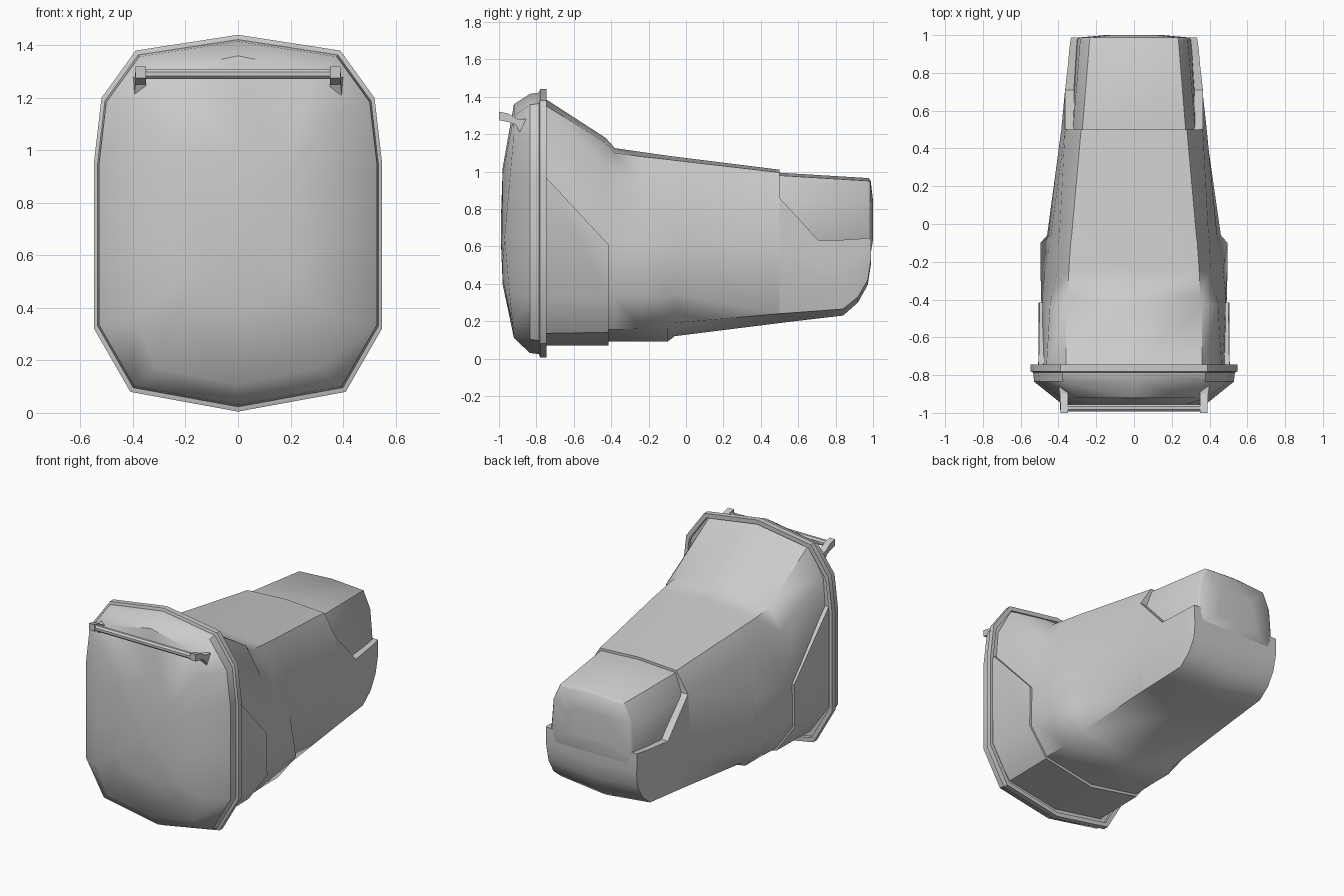
import bpy
import bmesh
import math

default_cube = bpy.data.objects.get("Cube")
if default_cube:
    bpy.data.objects.remove(default_cube, do_unlink=True)

grey = bpy.data.materials.new("plain grey")
grey.use_nodes = True
grey.diffuse_color = (0.6, 0.6, 0.6, 1)
grey.node_tree.nodes["Principled BSDF"].inputs["Base Color"].default_value = (0.6, 0.6, 0.6, 1)


def finish(name, bm, angle):
    """Turn a bmesh into a named, shaded object."""
    bmesh.ops.recalc_face_normals(bm, faces=bm.faces)
    mesh = bpy.data.meshes.new(name)
    bm.to_mesh(mesh)
    bm.free()
    mesh.materials.append(grey)
    obj = bpy.data.objects.new(name, mesh)
    bpy.context.collection.objects.link(obj)
    bpy.ops.object.select_all(action='DESELECT')
    obj.select_set(True)
    bpy.context.view_layer.objects.active = obj
    bpy.ops.object.shade_smooth_by_angle(angle=math.radians(angle))
    return obj


def at(y, points):
    """Place a half section of (x, z) points at depth y."""
    return [(x, y, z) for x, z in points]


def shrink(points, factor, middle):
    """Scale a half section towards the centre line at height middle."""
    return [(x * factor, middle + (z - middle) * factor) for x, z in points]


def mirrored(half):
    return half + [(-x, y, z) for x, y, z in reversed(half) if x > 0]


def skin(bm, rings):
    """Bridge closed rings of equal length and cap both ends."""
    loops = [[bm.verts.new(p) for p in ring] for ring in rings]
    count = len(loops[0])
    for a, b in zip(loops, loops[1:]):
        for i in range(count):
            j = (i + 1) % count
            bm.faces.new((a[i], a[j], b[j], b[i]))
    bm.faces.new(loops[0])
    bm.faces.new(loops[-1])


def loft(name, halves, angle=42):
    bm = bmesh.new()
    skin(bm, [mirrored(h) for h in halves])
    return finish(name, bm, angle)


# Tapering main body, from the flange to the rear step
loft("main_body", [
    at(-.77, [(0, 1.4), (.36, 1.365), (.465, 1.17), (.485, .9), (.485, .33), (.365, .15), (0, .09)]),
    at(-.43, [(0, 1.18), (.36, 1.155), (.445, 1.02), (.485, .65), (.49, .33), (.365, .155), (0, .09)]),
    at(-.38, [(0, 1.125), (.35, 1.1), (.435, .95), (.485, .63), (.492, .33), (.365, .155), (0, .09)]),
    at(-.24, [(0, 1.105), (.345, 1.08), (.405, .94), (.472, .62), (.495, .33), (.365, .16), (0, .09)]),
    at(-.1, [(0, 1.085), (.335, 1.065), (.4, .93), (.445, .62), (.495, .33), (.365, .16), (0, .09)]),
    at(-.06, [(0, 1.08), (.33, 1.06), (.395, .92), (.44, .62), (.46, .35), (.36, .19), (0, .12)]),
    at(.5, [(0, 1.01), (.28, .995), (.365, .86), (.385, .6), (.38, .42), (.34, .24), (0, .19)]),
])

# Lower rear shell: sloping notch edge, underside curling up into the back
loft("rear_lower_shell", [
    at(.5, [(.365, .86), (.385, .6), (.38, .42), (.34, .24), (0, .19)]),
    at(.71, [(.365, .63), (.362, .5), (.36, .42), (.33, .255), (0, .215)]),
    at(.84, [(.35, .635), (.35, .52), (.348, .42), (.325, .265), (0, .23)]),
    at(.92, [(.343, .64), (.343, .55), (.34, .45), (.325, .33), (0, .3)]),
    at(.972, [(.336, .645), (.336, .58), (.335, .5), (.325, .42), (0, .395)]),
    at(.988, [(.333, .645), (.333, .6), (.333, .56), (.33, .52), (0, .5)]),
])

# Recessed upper rear cap
cap_end = [(0, .965), (.235, .95), (.285, .84), (.305, .6), (.28, .55), (0, .55)]
loft("rear_upper_cap", [
    at(.48, [(0, .995), (.275, .98), (.325, .84), (.335, .6), (.3, .5), (0, .4)]),
    at(.975, cap_end),
    at(.987, shrink(cap_end, .96, .7)),
    at(1, shrink(cap_end, .5, .72)),
])

# Raised band around the lower front of the body
loft("lower_cheek_band", [
    at(-.77, [(.505, .99), (.507, .33), (.37, .135), (0, .07)]),
    at(-.745, [(.505, .965), (.507, .33), (.37, .135), (0, .07)]),
    at(-.415, [(.5, .61), (.505, .33), (.37, .14), (0, .07)]),
])

# Flange ring with a shallow recess at its back
outline = [(0, 1.44), (.39, 1.38), (.52, 1.2), (.548, .96), (.548, .65),
           (.548, .32), (.41, .08), (0, .005)]
middle = .72
loft("flange", [
    at(-.785, shrink(outline, .98, middle)),
    at(-.78, outline),
    at(-.745, outline),
    at(-.745, shrink(outline, .96, middle)),
    at(-.77, shrink(outline, .96, middle)),
], 30)

# Bulging front lid, fullest at mid height on its sides
shoulder = [(0, -.92, 1.36), (.3, -.92, 1.3), (.38, -.925, 1.15), (.39, -.945, .93),
            (.36, -.97, .65), (.39, -.945, .36), (.31, -.925, .17), (0, -.92, .11)]
flat = [(x, z) for x, y, z in shoulder]
loft("front_lid", [
    at(-.775, shrink(outline, .977, middle)),
    at(-.835, shrink(outline, .965, middle)),
    shoulder,
    at(-.98, shrink(flat, .5, .68)),
    at(-.99, shrink(flat, .08, .68)),
])

# Curved handle brackets, one on each side
bracket = [(-1, 1.32), (-.95, 1.31), (-.9, 1.28), (-.85, 1.28),
           (-.85, 1.21), (-.89, 1.21), (-.91, 1.25), (-.95, 1.265), (-1, 1.275)]
for side, word in ((1, "left"), (-1, "right")):
    bm = bmesh.new()
    skin(bm, [[(side * .35, y, z) for y, z in bracket],
              [(side * (.39 + max(0, y + .92) * .15), y, z) for y, z in bracket]])
    finish(word + "_handle_bracket", bm, 30)

# Handle bar between the brackets
bm = bmesh.new()
radius, sides = .02, 8
turns = [(i + .5) * math.tau / sides for i in range(sides)]
skin(bm, [[(x, -.975 + radius * math.cos(t), 1.29 + radius * math.sin(t)) for t in turns]
          for x in (-.36, .36)])
finish("handle_bar", bm, 30)
